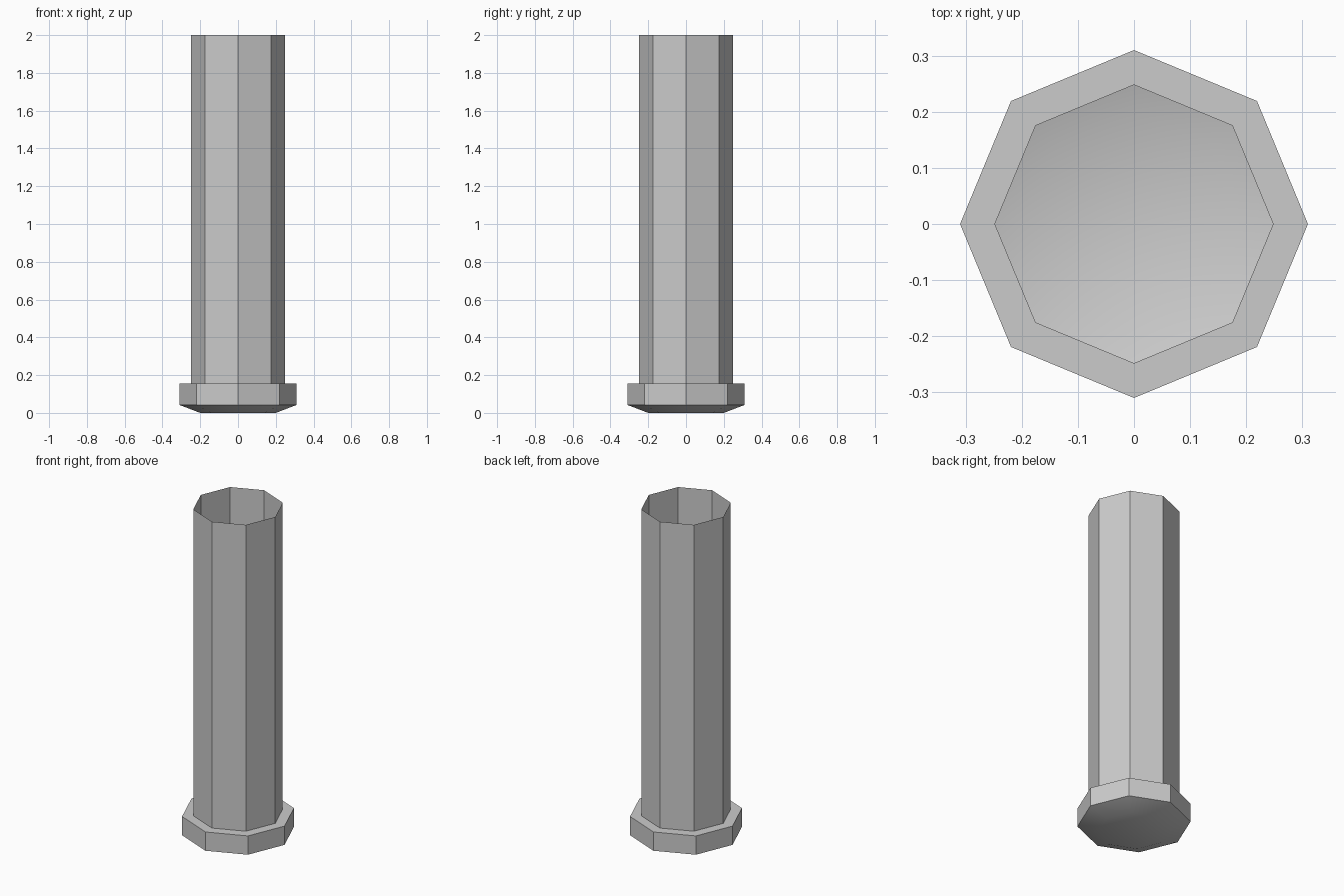
import bpy, bmesh, math

if "Cube" in bpy.data.objects:
    bpy.data.objects.remove(bpy.data.objects["Cube"])

SIDES = 8
# Profile as (radius, height), from the floor rim up to the open top
PROFILE = [(0.2, 0.0), (0.31, 0.042), (0.31, 0.155), (0.248, 0.155), (0.248, 2.0)]

bm = bmesh.new()
rings = []
for r, z in PROFILE:
    rings.append([bm.verts.new((r * math.cos(2 * math.pi * i / SIDES),
                                r * math.sin(2 * math.pi * i / SIDES), z))
                  for i in range(SIDES)])

# Walls: chamfer, collar, ledge and open tube
for a, b in zip(rings, rings[1:]):
    for i in range(SIDES):
        j = (i + 1) % SIDES
        bm.faces.new((a[i], a[j], b[j], b[i]))

# Closed bottom, facing down
bm.faces.new(rings[0][::-1])

mesh = bpy.data.meshes.new("open_tube_with_collar")
bm.to_mesh(mesh)
bm.free()
tube = bpy.data.objects.new("open_tube_with_collar", mesh)
bpy.context.collection.objects.link(tube)

# Soft shading on the shallow foot chamfer, sharp elsewhere
bpy.context.view_layer.objects.active = tube
tube.select_set(True)
bpy.ops.object.shade_smooth_by_angle(angle=math.radians(30))
